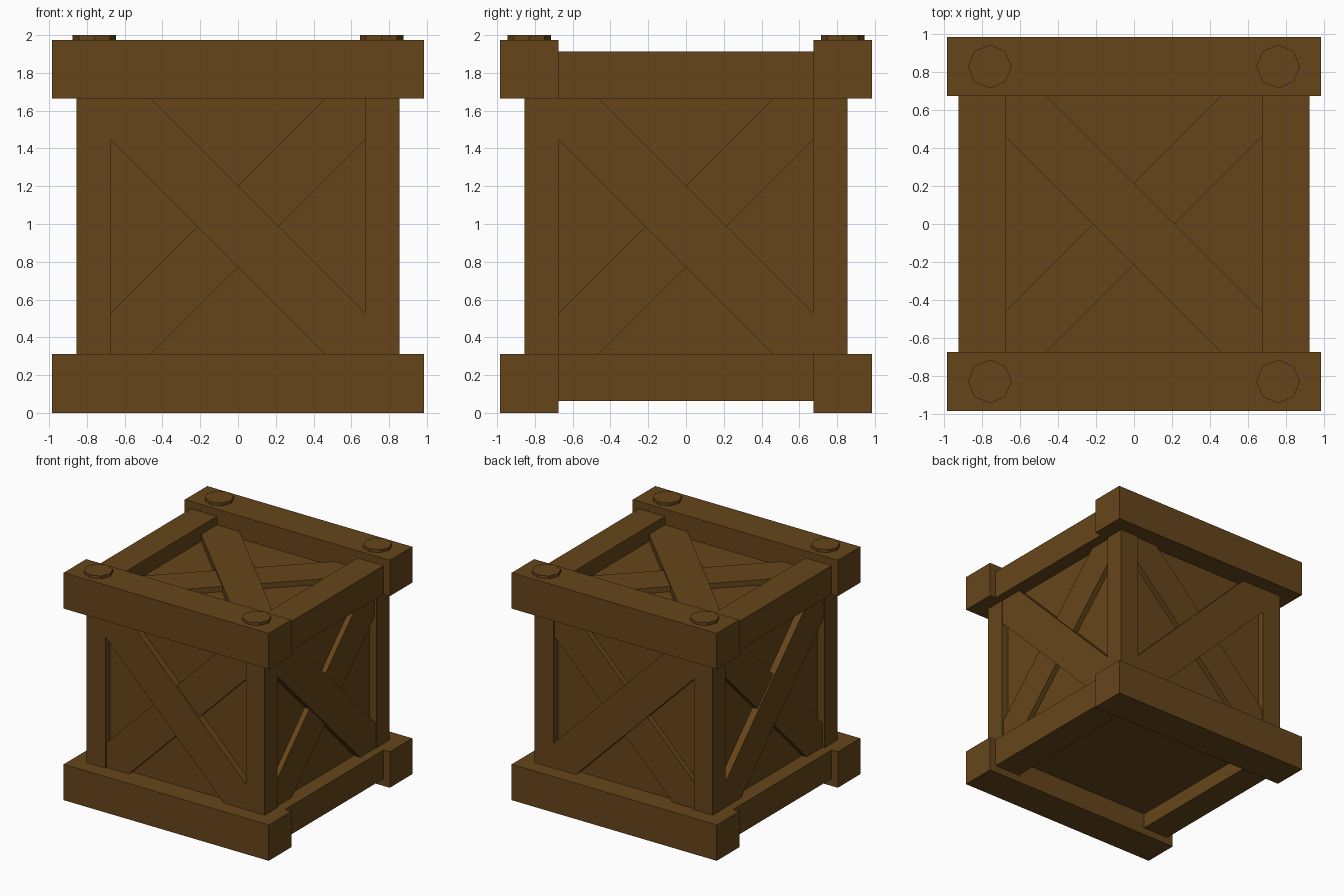
import bpy, bmesh, math
from mathutils import Vector

old = bpy.data.objects.get("Cube")
if old:
    bpy.data.objects.remove(old)

wood = bpy.data.materials.new("brown_wood")
wood.use_nodes = True
COLOR = (0.133, 0.06, 0.0105, 1)
wood.diffuse_color = COLOR
wood.node_tree.nodes["Principled BSDF"].inputs["Base Color"].default_value = COLOR

MID = 0.9875     # height of the crate's centre
OPEN = 0.676     # half size of the opening inside each frame
OUT = 0.985      # half length of the long beams
PANEL = 0.792    # distance of the panels from the centre


def finish(name, bm):
    bmesh.ops.recalc_face_normals(bm, faces=bm.faces)
    mesh = bpy.data.meshes.new(name)
    bm.to_mesh(mesh)
    bm.free()
    mesh.materials.append(wood)
    obj = bpy.data.objects.new(name, mesh)
    bpy.context.collection.objects.link(obj)
    return obj


def box(name, a, b):
    """Box between two opposite corners."""
    a, b = Vector(a), Vector(b)
    bm = bmesh.new()
    bmesh.ops.create_cube(bm, size=1)
    bmesh.ops.scale(bm, vec=b - a, verts=bm.verts)
    bmesh.ops.translate(bm, vec=(a + b) / 2, verts=bm.verts)
    return finish(name, bm)


def brace(name, place, flip, outer):
    """Diagonal plank whose ends are trimmed to the square opening."""
    c, e = OPEN, 0.46
    outline = [(-c, c), (-e, c), (c, -e), (c, -c), (e, -c), (-c, e)]
    bm = bmesh.new()
    face = bm.faces.new([bm.verts.new(place(flip * u, v, PANEL - 0.01)) for u, v in outline])
    shift = Vector(place(0, 0, outer)) - Vector(place(0, 0, PANEL - 0.01))
    base = bmesh.ops.extrude_face_region(bm, geom=[face], use_keep_orig=True)
    moved = [g for g in base["geom"] if isinstance(g, bmesh.types.BMVert)]
    bmesh.ops.translate(bm, vec=shift, verts=moved)
    return finish(name, bm)


# Recessed panels: crossed slabs that end inside the frame
for label, r in (("side", (PANEL, OPEN, OPEN)), ("front_back", (OPEN, PANEL, OPEN)),
                 ("top_bottom", (OPEN, OPEN, PANEL))):
    centre = Vector((0, 0, MID))
    box(f"{label}_panels", centre - Vector(r), centre + Vector(r))

# Long beams at front and back, shorter beams at the sides
for level, side in (("bottom", -1), ("top", 1)):
    z_in = MID + side * OPEN
    for label, s in (("front", -1), ("back", 1)):
        box(f"{label}_{level}_beam", (-OUT, min(s * OPEN, s * OUT), min(z_in, MID + side * MID)),
            (OUT, max(s * OPEN, s * OUT), max(z_in, MID + side * MID)))
    z_out = MID + side * 0.925
    for label, s in (("right", -1), ("left", 1)):
        box(f"{label}_{level}_beam", (min(s * OPEN, s * 0.925), -OPEN, min(z_in, z_out)),
            (max(s * OPEN, s * 0.925), OPEN, max(z_in, z_out)))

# Corner posts and the bolts above them
for fb, sy in (("front", -1), ("back", 1)):
    for lr, sx in (("right", -1), ("left", 1)):
        xs = sorted((sx * OPEN, sx * 0.855))
        ys = sorted((sy * OPEN, sy * 0.855))
        box(f"{fb}_{lr}_post", (xs[0], ys[0], MID - OPEN), (xs[1], ys[1], MID + OPEN))
        bm = bmesh.new()
        bmesh.ops.create_cone(bm, cap_ends=True, segments=8, radius1=0.115,
                              radius2=0.115, depth=0.05)
        bmesh.ops.translate(bm, vec=(sx * 0.76, sy * 0.83, 1.975), verts=bm.verts)
        finish(f"{fb}_{lr}_bolt", bm)

# Crossed braces on the four sides and the top
sides = {
    "front": lambda u, v, d: (u, -d, MID + v),
    "back": lambda u, v, d: (u, d, MID + v),
    "left": lambda u, v, d: (d, u, MID + v),
    "right": lambda u, v, d: (-d, u, MID + v),
    "top": lambda u, v, d: (u, v, MID + d),
}
for label, place in sides.items():
    brace(f"{label}_outer_brace", place, 1, 0.852)
    brace(f"{label}_inner_brace", place, -1, 0.838)
